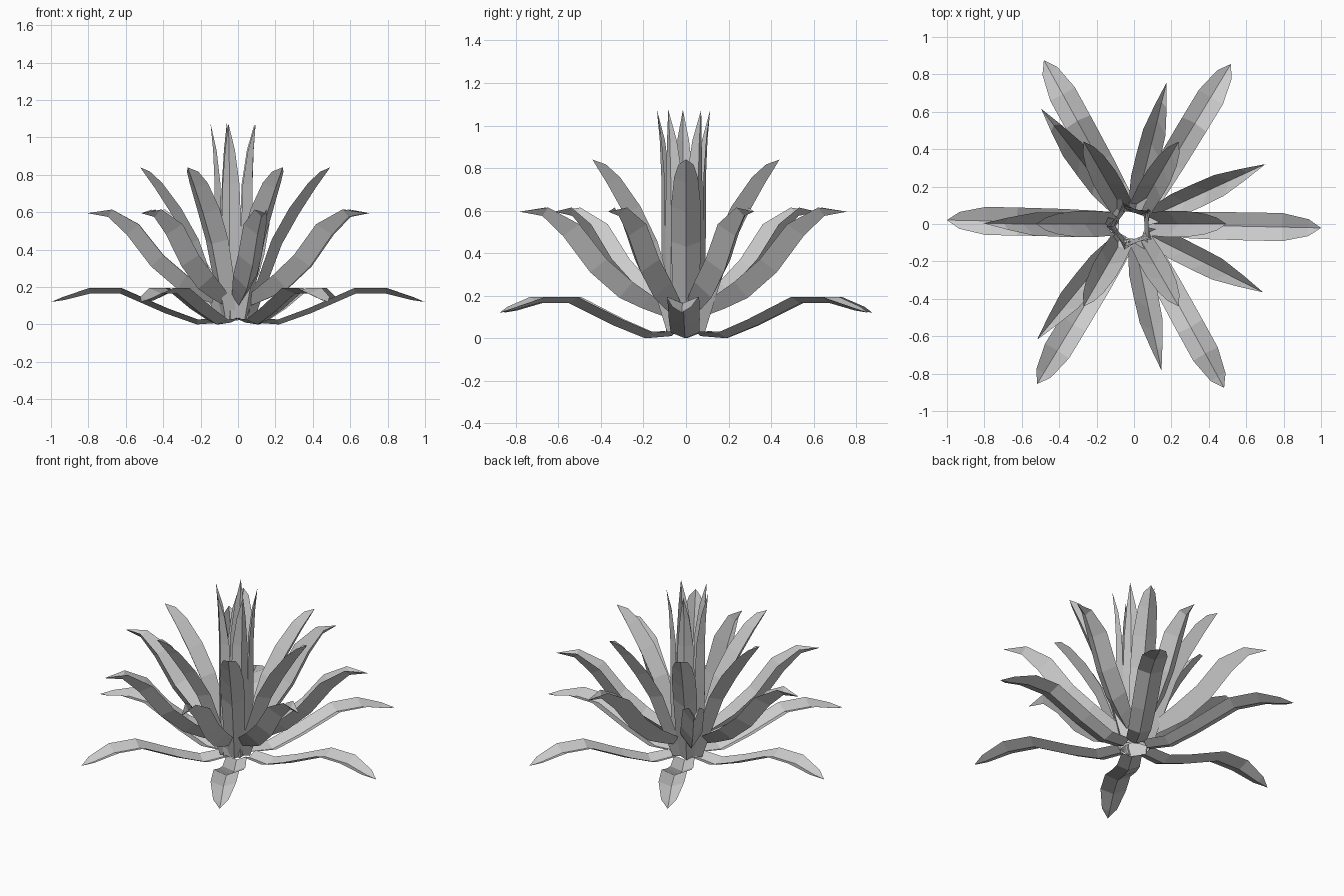
import bpy
from math import cos, sin, radians, hypot

if "Cube" in bpy.data.objects:
    bpy.data.objects.remove(bpy.data.objects["Cube"])


def make_leaf(name, angle, profile, half_width, fold, widths, centre):
    """Folded leaf: keel follows (radius, height) profile, rims sit above it."""
    n = len(profile)
    ca, sa = cos(radians(angle)), sin(radians(angle))

    def place(r, s, z):
        return (centre[0] + r * ca - s * sa, centre[1] + r * sa + s * ca, max(z, 0.0))

    verts, faces = [], []
    for i in range(n - 1):
        r, z = profile[i]
        r0, z0 = profile[max(i - 1, 0)]
        r1, z1 = profile[i + 1]
        length = hypot(r1 - r0, z1 - z0)
        # Normal of the profile, pointing to the upper / inner side
        nr, nz = -(z1 - z0) / length, (r1 - r0) / length
        w, d = half_width * widths[i], fold * widths[i]
        verts += [place(r + nr * d, w, z + nz * d),
                  place(r, 0, z),
                  place(r + nr * d, -w, z + nz * d)]
    verts.append(place(profile[-1][0], 0, profile[-1][1]))
    tip = len(verts) - 1
    for i in range(n - 2):
        a = i * 3
        faces += [(a + 1, a + 4, a + 3, a), (a + 2, a + 5, a + 4, a + 1)]
    a = (n - 2) * 3
    faces += [(a + 1, tip, a), (a + 2, tip, a + 1)]

    mesh = bpy.data.meshes.new(name)
    mesh.from_pydata(verts, [], faces)
    mesh.update()
    bpy.context.collection.objects.link(bpy.data.objects.new(name, mesh))


def make_tier(name, count, start, profile, half_width, fold, widths, centre):
    for k in range(count):
        make_leaf(f"{name}_{k + 1}", start + 360 * k / count,
                  profile, half_width, fold, widths, centre)


# Low drooping leaves lying near the ground
make_tier("ground_leaf", 6, -1.2,
          [(0.08, 0.01), (0.22, 0.0), (0.39, 0.06), (0.63, 0.165),
           (0.79, 0.165), (0.93, 0.13), (1.0, 0.12)],
          0.075, 0.03, [0.8, 0.9, 0.97, 1, 1, 0.6], (0, 0))

# Arching, deeply folded leaves
make_tier("arching_leaf", 7, 24.7,
          [(0.09, 0.10), (0.20, 0.14), (0.31, 0.19), (0.45, 0.31),
           (0.58, 0.48), (0.68, 0.575), (0.79, 0.595)],
          0.065, 0.09, [0.5, 0.8, 1, 1, 0.95, 0.5], (-0.015, -0.01))

# Steep inner leaves
make_tier("inner_leaf", 6, 0,
          [(0.10, 0.02), (0.16, 0.19), (0.25, 0.43), (0.34, 0.59),
           (0.43, 0.73), (0.48, 0.80), (0.508, 0.84)],
          0.07, 0.06, [0.7, 0.9, 1, 1, 0.8, 0.5], (-0.015, 0))

# Upright core leaves
make_tier("core_leaf", 5, 38,
          [(0.085, 0.02), (0.105, 0.2), (0.11, 0.5), (0.11, 0.75),
           (0.118, 0.93), (0.132, 1.075)],
          0.055, 0.035, [0.8, 1, 1, 0.85, 0.5], (-0.015, -0.01))
